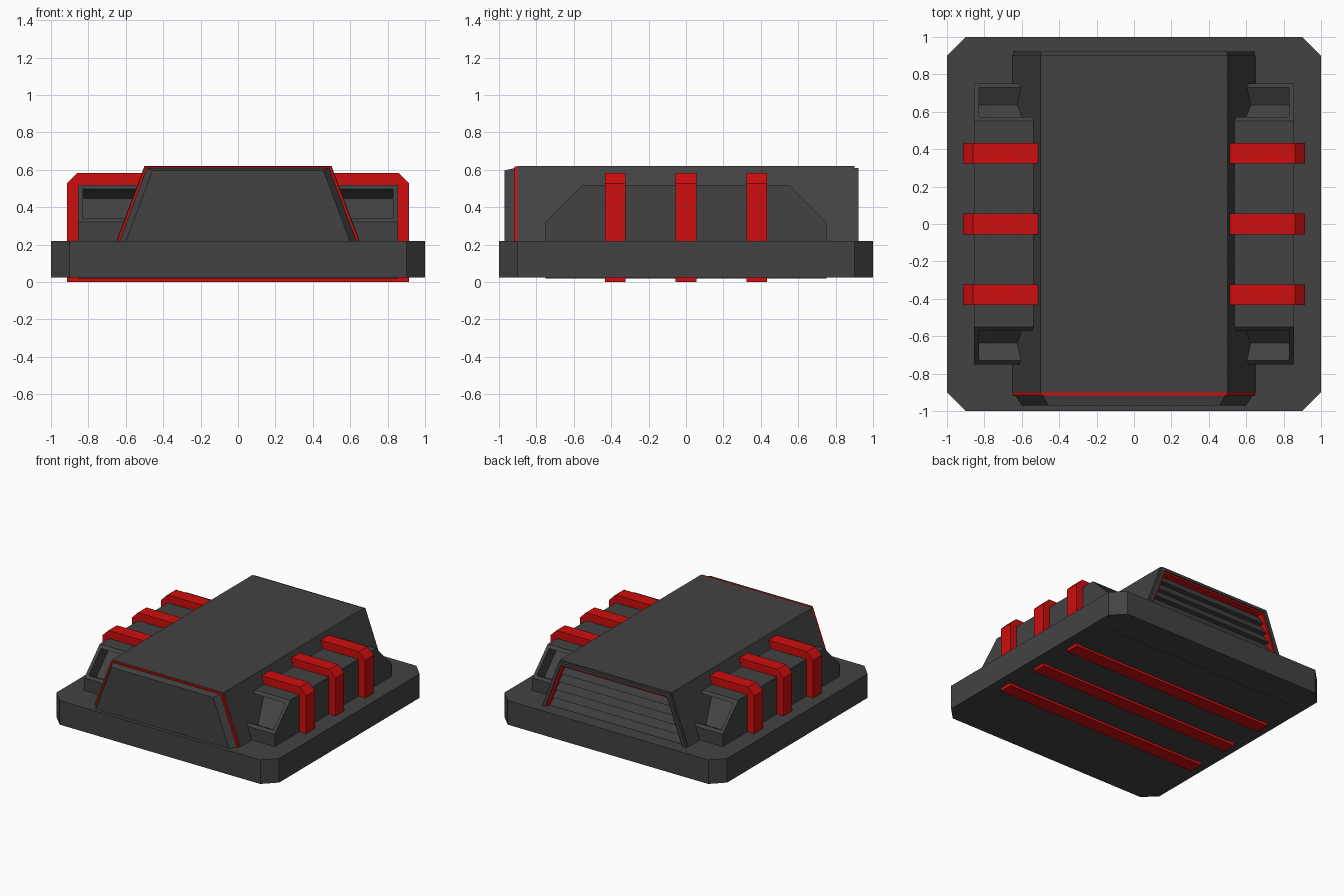
import bpy, bmesh
from mathutils import Vector

if "Cube" in bpy.data.objects:
    bpy.data.objects.remove(bpy.data.objects["Cube"])


def material(name, rgb):
    m = bpy.data.materials.new(name)
    m.diffuse_color = (*rgb, 1)
    m.use_nodes = True
    m.node_tree.nodes["Principled BSDF"].inputs["Base Color"].default_value = m.diffuse_color
    return m


DARK = material("dark_grey", (0.055, 0.055, 0.055))
RED = material("red", (0.62, 0.004, 0.004))


def loft(name, ring_a, ring_b, mat):
    """Closed solid between two matching rings of 3D points."""
    bm = bmesh.new()
    a = [bm.verts.new(p) for p in ring_a]
    b = [bm.verts.new(p) for p in ring_b]
    bm.faces.new(a)
    bm.faces.new(b)
    n = len(a)
    for i in range(n):
        j = (i + 1) % n
        bm.faces.new((a[i], a[j], b[j], b[i]))
    bmesh.ops.recalc_face_normals(bm, faces=bm.faces)
    me = bpy.data.meshes.new(name)
    bm.to_mesh(me)
    bm.free()
    me.materials.append(mat)
    ob = bpy.data.objects.new(name, me)
    bpy.context.collection.objects.link(ob)
    return ob


def prism(name, pts, axis, lo, hi, mat):
    """Extrude a 2D profile along x, y or z."""
    def place(p, t):
        q = list(p)
        q.insert("xyz".index(axis), t)
        return q
    return loft(name, [place(p, lo) for p in pts], [place(p, hi) for p in pts], mat)


def cut(ob, cutter):
    cutter.hide_render = True
    cutter.hide_set(True)
    m = ob.modifiers.new("cut", "BOOLEAN")
    m.operation = "DIFFERENCE"
    m.solver = "EXACT"
    m.object = cutter


def side_x(z):
    """Half width of the hull at height z."""
    return 0.65 - 0.15 * (z - 0.22) / 0.40


def trapezoid(inset, top, bottom=0.22):
    b, t = side_x(bottom) - inset, side_x(top) - inset
    return [(-b, bottom), (b, bottom), (t, top), (-t, top)]


def arch(outer, outer_top, inner, inner_top):
    """Three-sided frame, open at the bottom."""
    o, i = trapezoid(outer, outer_top), trapezoid(inner, inner_top)
    return [o[0], o[3], o[2], o[1], i[1], i[2], i[3], i[0]]


# base plate with clipped corners
prism("base_plate", [(-1, -0.9), (-0.9, -1), (0.9, -1), (1, -0.9),
                     (1, 0.9), (0.9, 1), (-0.9, 1), (-1, 0.9)], "z", 0.025, 0.22, DARK)

# central hull with a recess in the back
hull = prism("hull", trapezoid(0, 0.62, 0.1), "y", -0.9, 0.9, DARK)
cut(hull, prism("recess_cutter", trapezoid(0.035, 0.588), "y", 0.82, 1.0, DARK))

# front panel on a red gasket
prism("front_gasket", trapezoid(0.003, 0.617), "y", -0.918, -0.89, RED)
back_ring = [(x, -0.91, z) for x, z in trapezoid(0.012, 0.611)]
front_ring = [(x, -0.97, z) for x, z in trapezoid(0.052, 0.597)]
loft("front_panel", back_ring, front_ring, DARK)

# back frame, red liner and louvres
prism("back_frame", arch(0.006, 0.61, 0.035, 0.588), "y", 0.895, 0.922, DARK)
prism("back_liner", arch(0.034, 0.589, 0.05, 0.575), "y", 0.825, 0.91, RED)
for k in range(5):
    z0 = 0.225 + k * 0.07
    w0, w1 = side_x(z0) - 0.045, side_x(z0 + 0.06) - 0.045
    low = [(-w0, 0.82, z0), (w0, 0.82, z0), (w0, 0.895, z0), (-w0, 0.895, z0)]
    high = [(-w1, 0.815, z0 + 0.065), (w1, 0.815, z0 + 0.065),
            (w1, 0.86, z0 + 0.065), (-w1, 0.86, z0 + 0.065)]
    loft(f"louvre_{k + 1}", low, high, DARK)

# side housings with sloped ends, each end holding a sunken window
housing = prism("side_housings", [(-0.75, 0.02), (0.75, 0.02), (0.75, 0.32), (0.55, 0.52),
                                  (-0.55, 0.52), (-0.75, 0.32)], "x", -0.855, 0.855, DARK)
v = Vector((0.095, -0.05))
low, high = Vector((-0.73, 0.34)), Vector((-0.572, 0.498))
window = [low - v, low + v, high + v, high - v]
for s, side in ((1, "front"), (-1, "back")):
    cut(housing, prism(f"{side}_window_cutter", [(s * p.x, p.y) for p in window],
                       "x", -0.828, 0.828, DARK))

# red straps running right round the housings
half = [(0.915, 0.0), (0.915, 0.528), (0.86, 0.583)]
strap = half + [(-x, z) for x, z in reversed(half)]
for k, y in enumerate((-0.378, 0, 0.378)):
    prism(f"strap_{k + 1}", strap, "y", y - 0.055, y + 0.055, RED)
